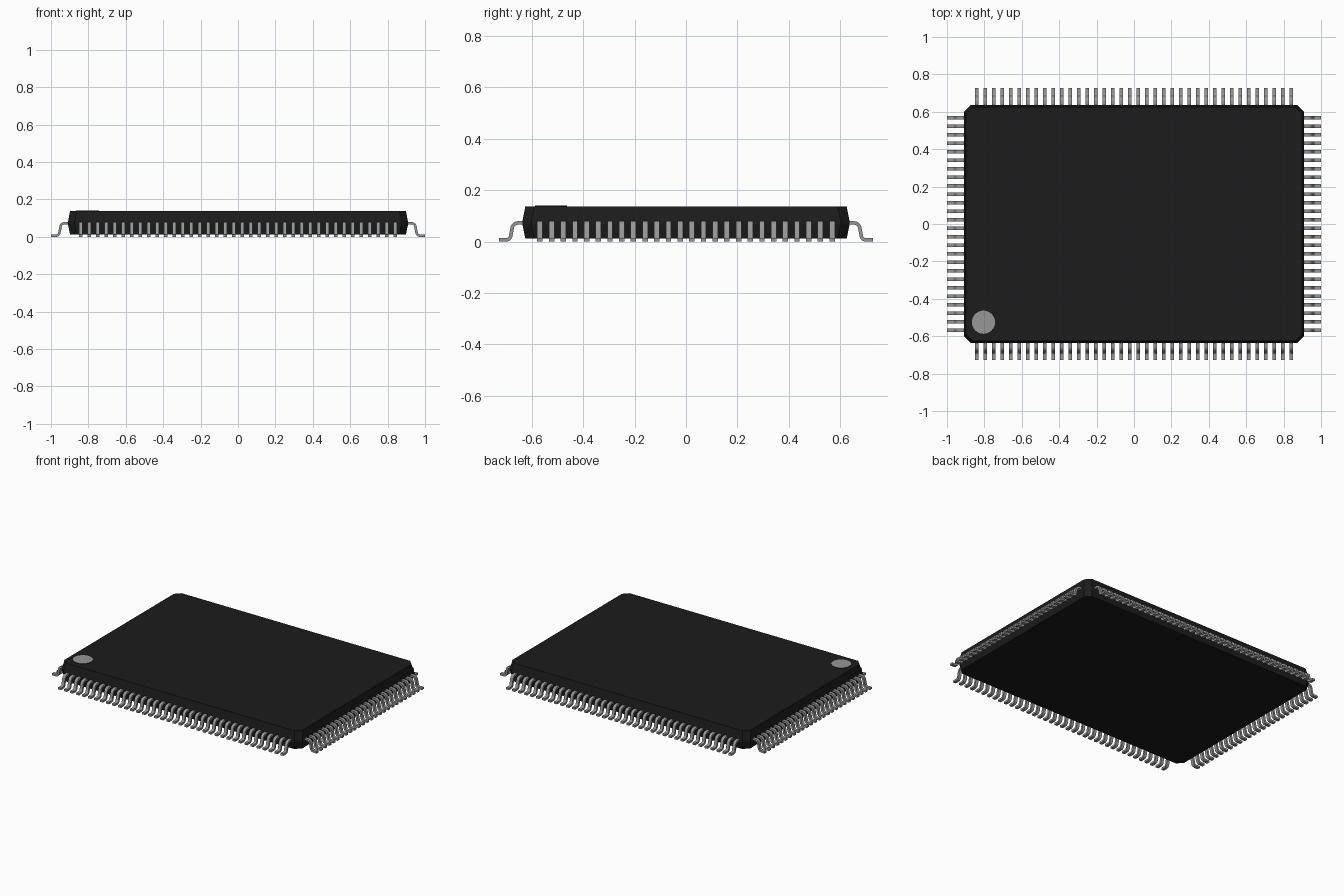
import bpy, bmesh, math
from mathutils import Vector

cube = bpy.data.objects.get("Cube")
if cube:
    bpy.data.objects.remove(cube, do_unlink=True)


def material(name, value):
    m = bpy.data.materials.new(name)
    m.use_nodes = True
    colour = (value, value, value, 1)
    m.diffuse_color = colour
    m.node_tree.nodes["Principled BSDF"].inputs["Base Color"].default_value = colour
    return m


BLACK = material("black plastic", 0.0115)
GREY = material("metal grey", 0.31)


def add_object(name, bm, *mats):
    bmesh.ops.recalc_face_normals(bm, faces=bm.faces)
    mesh = bpy.data.meshes.new(name)
    bm.to_mesh(mesh)
    bm.free()
    for mat in mats:
        mesh.materials.append(mat)
    ob = bpy.data.objects.new(name, mesh)
    bpy.context.collection.objects.link(ob)
    return ob


# Body: chamfered rectangle, widest at the level of the leads
HX, HY, CH = 0.909, 0.636, 0.035
bm = bmesh.new()
rings = []
for z, inset in ((0.012, 0.011), (0.066, 0), (0.081, 0), (0.137, 0.011)):
    x, y = HX - inset, HY - inset
    outline = [(x, y - CH), (x - CH, y), (CH - x, y), (-x, y - CH),
               (-x, CH - y), (CH - x, -y), (x - CH, -y), (x, CH - y)]
    rings.append([bm.verts.new((px, py, z)) for px, py in outline])
for a, b in zip(rings, rings[1:]):
    for i in range(8):
        j = (i + 1) % 8
        bm.faces.new((a[i], a[j], b[j], b[i]))
bm.faces.new(rings[0])
bm.faces.new(rings[-1])
add_object("body", bm, BLACK)

# Orientation dot on the top face: grey top, black rim
bm = bmesh.new()
bmesh.ops.create_cone(bm, cap_ends=True, segments=32, radius1=0.062, radius2=0.062, depth=0.004)
for f in bm.faces:
    f.material_index = 1 if f.normal.z > 0.5 else 0
dot = add_object("corner_dot", bm, BLACK, GREY)
dot.location = (-0.805, -0.525, 0.138)

# Gull-wing lead: centre line with rounded bends, thickened and given a width
PITCH, WIDTH, THICK = 0.04545, 0.021, 0.0136


def fillet(a, corner, b, radius, steps=6):
    u, v = (a - corner).normalized(), (b - corner).normalized()
    half = u.angle(v) / 2
    reach = radius / math.tan(half)
    centre = corner + (u + v).normalized() * radius / math.sin(half)
    p, q = corner + u * reach - centre, corner + v * reach - centre
    return [centre + p.lerp(q, i / steps).normalized() * radius for i in range(steps + 1)]


def lead_bmesh():
    ends = [Vector(p) for p in ((-0.01, 0.0725), (0.036, 0.0725), (0.049, THICK / 2), (0.091, THICK / 2))]
    path = [ends[0]] + fillet(*ends[0:3], 0.021) + fillet(*ends[1:4], 0.017) + [ends[3]]
    bm = bmesh.new()
    sections = []
    for i, p in enumerate(path):
        t = (path[min(i + 1, len(path) - 1)] - path[max(i - 1, 0)]).normalized()
        n = Vector((-t.y, t.x)) * THICK / 2
        sections.append([bm.verts.new((p.x + s * n.x, w * WIDTH / 2, p.y + s * n.y))
                         for s, w in ((1, 1), (1, -1), (-1, -1), (-1, 1))])
    for a, b in zip(sections, sections[1:]):
        for k in range(4):
            m = (k + 1) % 4
            bm.faces.new((a[k], a[m], b[m], b[k]))
    bm.faces.new(sections[0])
    bm.faces.new(sections[-1])
    return bm


# One row of leads per side, repeated by an array
for name, turn, edge, count in (("left_leads", 0, HX, 26), ("back_leads", 90, HY, 38),
                                ("right_leads", 180, HX, 26), ("front_leads", 270, HY, 38)):
    row = add_object(name, lead_bmesh(), GREY)
    angle = math.radians(turn)
    start = -(count - 1) * PITCH / 2
    row.rotation_euler.z = angle
    row.location = (edge * math.cos(angle) - start * math.sin(angle),
                    edge * math.sin(angle) + start * math.cos(angle), 0)
    bpy.ops.object.select_all(action="DESELECT")
    row.select_set(True)
    bpy.context.view_layer.objects.active = row
    bpy.ops.object.shade_smooth_by_angle(angle=math.radians(35))
    array = row.modifiers.new("row", "ARRAY")
    array.use_relative_offset = False
    array.use_constant_offset = True
    array.constant_offset_displace = (0, PITCH, 0)
    array.count = count
